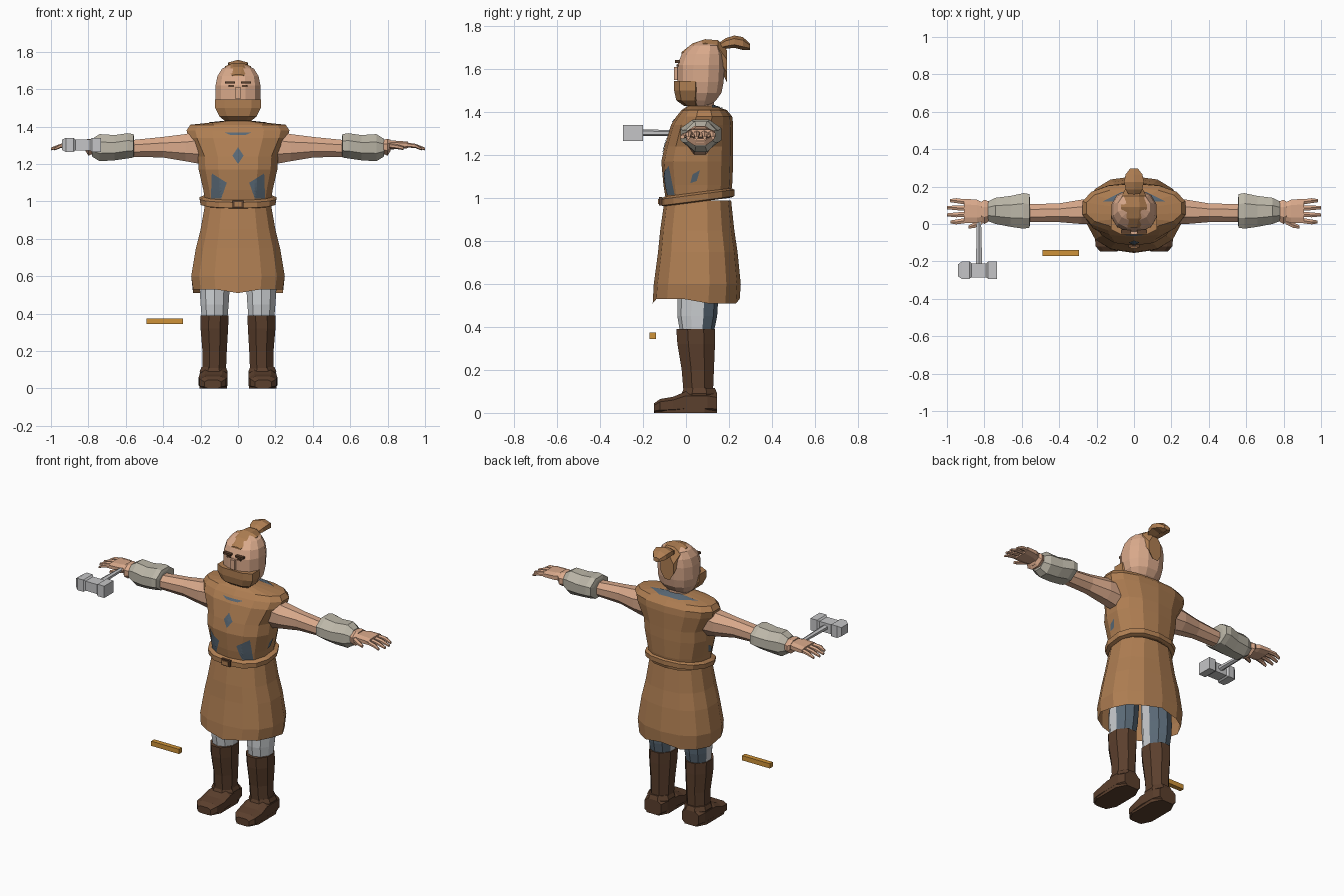
import bpy
import bmesh
import math
from mathutils import Vector
from mathutils.bvhtree import BVHTree

default_cube = bpy.data.objects.get("Cube")
if default_cube:
    bpy.data.objects.remove(default_cube, do_unlink=True)


def make_material(name, red, green, blue):
    material = bpy.data.materials.new(name)
    material.use_nodes = True
    colour = (red, green, blue, 1)
    material.diffuse_color = colour
    material.node_tree.nodes["Principled BSDF"].inputs["Base Color"].default_value = colour
    return material


leather = make_material("tan leather", .43, .21, .085)
skin = make_material("skin", .70, .40, .26)
boot_brown = make_material("boot brown", .105, .05, .026)
cuff_grey = make_material("gauntlet grey", .50, .47, .39)
steel = make_material("steel", .56, .56, .57)
cloth = make_material("pale cloth", .62, .64, .66)
shirt_blue = make_material("slate blue", .10, .14, .18)
brass = make_material("brass", .62, .29, .04)


def finish(bm, name, materials):
    mesh = bpy.data.meshes.new(name)
    bm.to_mesh(mesh)
    bm.free()
    for material in materials:
        mesh.materials.append(material)
    obj = bpy.data.objects.new(name, mesh)
    bpy.context.collection.objects.link(obj)
    return obj


def mirror_copy(obj):
    """Copy a left part to the right side."""
    bm = bmesh.new()
    bm.from_mesh(obj.data)
    for vert in bm.verts:
        vert.co.x = -vert.co.x
    bmesh.ops.reverse_faces(bm, faces=bm.faces)
    finish(bm, "right_" + obj.name, obj.data.materials)
    obj.name = "left_" + obj.name


def loft(name, axis, rings, material, sides=8, power=1.0, capped=True,
         pair=False, adjust=None, second=None, rule=None):
    """Skin rings (position, u min, u max, v min, v max) along an axis.
    A ring of four values is symmetric: (position, half width, v min, v max)."""
    bm = bmesh.new()
    angles = [math.tau * (i + .5) / sides for i in range(sides)]
    shape = [[math.copysign(abs(f(a)) ** power, f(a)) for f in (math.cos, math.sin)]
             for a in angles]
    reach_u = max(u for u, v in shape)
    reach_v = max(v for u, v in shape)
    loops = []
    for ring in rings:
        if len(ring) == 4:
            ring = (ring[0], -ring[1], ring[1], ring[2], ring[3])
        t, u_min, u_max, v_min, v_max = ring
        loop = []
        for u, v in shape:
            a = (u_min + u_max + (u_max - u_min) * u / reach_u) / 2
            b = (v_min + v_max + (v_max - v_min) * v / reach_v) / 2
            co = {"x": (t, a, b), "y": (a, t, b), "z": (a, b, t)}[axis]
            loop.append(bm.verts.new(co))
        loops.append(loop)
    for low, high in zip(loops, loops[1:]):
        for i in range(sides):
            j = (i + 1) % sides
            bm.faces.new((low[i], low[j], high[j], high[i]))
    if capped:
        bm.faces.new(loops[0])
        bm.faces.new(loops[-1])
    if adjust:
        for vert in bm.verts:
            adjust(vert.co)
    bmesh.ops.recalc_face_normals(bm, faces=bm.faces)
    if rule:
        for face in bm.faces:
            face.material_index = int(rule(face.calc_center_median()))
    obj = finish(bm, name, [material] + ([second] if second else []))
    if pair:
        mirror_copy(obj)
    return obj


def box(name, x, y, z, material, pair=False):
    return loft(name, "z", [(z[0], *x, *y), (z[1], *x, *y)], material, sides=4, pair=pair)


# Skirt with a dipping hem
def shape_hem(co):
    if co.z < .55 and (abs(co.x) < .06) == (co.y < .1):
        co.z -= .02


loft("apron_skirt", "z", [(.53, .24, -.155, .25), (.6, .25, -.15, .255),
     (.75, .225, -.13, .24), (.85, .20, -.12, .225), (.99, .175, -.10, .21)],
     leather, sides=14, power=.85, capped=False, adjust=shape_hem)


# Belt, tilted up toward the back, and its buckle frame
def tilt(co):
    co.z += co.y * .13


loft("belt", "z", [(.975, .18, -.10, .21), (.98, .20, -.115, .225),
     (1.01, .205, -.115, .225), (1.02, .18, -.10, .21)],
     leather, sides=14, power=.85, adjust=tilt)
box("buckle_plate", (-.03, .03), (-.125, -.11), (.965, 1.005), boot_brown)
box("buckle_centre", (-.02, .02), (-.13, -.12), (.973, .997), leather)

# Torso with wide shoulders
torso = loft("tunic_torso", "z", [(1, .175, -.095, .205), (1.06, .185, -.105, .215),
             (1.17, .21, -.115, .22), (1.24, .215, -.10, .22), (1.34, .265, -.07, .22),
             (1.38, .275, -.045, .215), (1.41, .255, -.02, .19), (1.43, .07, .01, .13)],
             leather, sides=14, power=.85)

# Shirt showing through the tunic, as thin plates laid on the torso
tree = BVHTree.FromPolygons([v.co for v in torso.data.vertices],
                            [p.vertices for p in torso.data.polygons])


def shirt_patch(name, outline, place, direction):
    bm = bmesh.new()
    bm.faces.new([bm.verts.new(place(*point)) for point in outline])
    bmesh.ops.triangulate(bm, faces=bm.faces)
    bmesh.ops.subdivide_edges(bm, edges=bm.edges, cuts=5, use_grid_fill=True)
    ray = Vector(direction)
    for vert in bm.verts:
        hit = tree.ray_cast(vert.co, ray)[0]
        if hit:
            vert.co = hit - ray * .004
    bm.normal_update()
    for face in bm.faces:
        if face.normal.dot(ray) > 0:
            face.normal_flip()
    return finish(bm, name, [shirt_blue])


def from_front(x, z):
    return (x, -2, z)


def from_above(x, y):
    return (x, y, 2)


def from_left(y, z):
    return (2, y, z)


ahead, down, inward = (0, 1, 0), (0, 0, -1), (-1, 0, 0)
shirt_patch("shirt_diamond", [(0, 1.2), (.03, 1.245), (0, 1.29), (-.03, 1.245)],
            from_front, ahead)
shirt_patch("shirt_slit", [(-.07, 1.368), (-.04, 1.355), (.04, 1.355), (.07, 1.368)],
            from_front, ahead)
shirt_patch("shirt_collar", [(-.17, .12), (-.13, .12), (-.06, .14), (.06, .14),
            (.13, .12), (.17, .12), (.07, .17), (-.07, .17)], from_above, down)
mirror_copy(shirt_patch("shirt_panel", [(.09, 1.015), (.145, 1.015), (.14, 1.15),
            (.06, 1.1)], from_front, ahead))
mirror_copy(shirt_patch("shirt_side_patch", [(.02, 1.07), (.05, 1.08), (.065, 1.13),
            (.03, 1.11)], from_left, inward))

# Neck, head and beard
loft("neck", "z", [(1.4, .065, .02, .13), (1.46, .065, .02, .13)], skin)
loft("head", "z", [(1.43, .07, .03, .11), (1.455, .09, -.01, .14), (1.49, .11, -.03, .165),
     (1.54, .12, -.04, .175), (1.62, .12, -.04, .18), (1.67, .11, -.02, .175),
     (1.71, .085, .02, .16), (1.73, .04, .06, .12)], skin, sides=12, power=.85)
loft("beard", "z", [(1.43, .07, -.01, .06), (1.455, .1, -.045, .065), (1.5, .122, -.055, .07),
     (1.545, .122, -.055, .07)], leather, sides=8, power=.6)
box("nose", (-.015, .015), (-.055, -.03), (1.55, 1.61), skin)
box("eyebrow", (.015, .07), (-.052, -.03), (1.63, 1.642), boot_brown, pair=True)
box("eye", (.022, .05), (-.044, -.03), (1.612, 1.622), boot_brown, pair=True)

# Hair crest and ponytail
loft("hair_crest", "y", [(-.02, .03, 1.66, 1.68), (.03, .06, 1.66, 1.72),
     (.09, .07, 1.68, 1.74), (.15, .065, 1.62, 1.735), (.19, .045, 1.54, 1.69)], leather)
loft("ponytail", "y", [(.15, .025, 1.69, 1.72), (.185, .045, 1.695, 1.745),
     (.225, .053, 1.7, 1.757), (.265, .045, 1.69, 1.75), (.297, .02, 1.69, 1.72)],
     leather, sides=6)

# Arms, gauntlets and hands
loft("arm", "x", [(.2, 0, .13, 1.2, 1.38), (.28, 0, .13, 1.215, 1.36),
     (.4, .01, .11, 1.235, 1.345), (.6, .01, .105, 1.24, 1.325),
     (.81, .02, .11, 1.26, 1.33)], skin, pair=True)
loft("gauntlet", "x", [(.555, 0, .13, 1.25, 1.345), (.56, -.02, .16, 1.235, 1.36),
     (.59, -.025, .165, 1.23, 1.365), (.66, -.015, .15, 1.22, 1.355),
     (.74, 0, .14, 1.215, 1.36), (.78, .015, .12, 1.24, 1.335)], cuff_grey, pair=True)
loft("wrist", "x", [(.775, .015, .12, 1.255, 1.33), (.8, 0, .13, 1.245, 1.335),
     (.815, .015, .12, 1.27, 1.33)], skin, pair=True)
loft("palm", "x", [(.8, .02, .11, 1.275, 1.325), (.84, .005, .13, 1.28, 1.325),
     (.91, .005, .135, 1.285, 1.32)], skin, power=.7, pair=True)
loft("thumb", "x", [(.81, 0, .03, 1.285, 1.31), (.85, -.02, .01, 1.28, 1.305),
     (.885, -.025, -.008, 1.275, 1.295)], skin, sides=6, pair=True)
for number, tip in enumerate((.98, 1, 1, .985)):
    y = .02 + .032 * number
    spread = (number - 1.5) * .006
    loft("finger_%d" % (number + 1), "x", [(.89, y - .014, y + .014, 1.29, 1.317),
         (.95, y - .013 + spread, y + .013 + spread, 1.285, 1.308),
         (tip, y - .008 + spread, y + .008 + spread, 1.273, 1.288)],
         skin, sides=6, pair=True)

# Trouser legs, darker at the back
loft("trouser_leg", "z", [(.33, .06, .19, -.02, .12), (.45, .05, .2, -.04, .145),
     (.53, .045, .205, -.04, .15), (.8, .03, .17, -.03, .16)],
     cloth, sides=10, pair=True, second=shirt_blue, rule=lambda c: c.y > .09)

# Boots
loft("boot_shaft", "z", [(.08, .065, .19, -.01, .125), (.2, .06, .19, -.02, .13),
     (.32, .053, .2, -.04, .135), (.39, .05, .2, -.045, .135)], boot_brown, pair=True)
loft("boot_ankle_band", "z", [(.07, .06, .2, -.02, .142), (.09, .055, .205, -.02, .145),
     (.115, .065, .195, -.01, .135)], boot_brown, pair=True)
loft("boot_foot", "y", [(-.148, .09, .18, 0, .045), (-.12, .065, .205, 0, .065),
     (-.06, .055, .21, 0, .075), (0, .055, .205, 0, .1), (.1, .06, .205, 0, .1),
     (.145, .075, .19, 0, .09)], boot_brown, power=.6, pair=True)
loft("boot_sole", "z", [(0, .06, .205, -.145, .145), (.02, .06, .205, -.145, .145)],
     boot_brown, power=.6, pair=True)

# Hammer beside the right hand
loft("hammer_handle", "y", [(-.21, -.845, -.812, 1.288, 1.32),
     (.04, -.84, -.818, 1.292, 1.315)], steel, sides=6)
loft("hammer_head", "x", [(-.94, -.28, -.215, 1.275, 1.33), (-.92, -.294, -.2, 1.265, 1.34),
     (-.88, -.294, -.2, 1.265, 1.34), (-.87, -.285, -.21, 1.272, 1.332),
     (-.79, -.285, -.21, 1.272, 1.332), (-.78, -.294, -.2, 1.265, 1.34),
     (-.733, -.294, -.2, 1.265, 1.34)], steel, sides=4)

# Loose brass bar
box("brass_bar", (-.49, -.295), (-.17, -.14), (.345, .375), brass)
